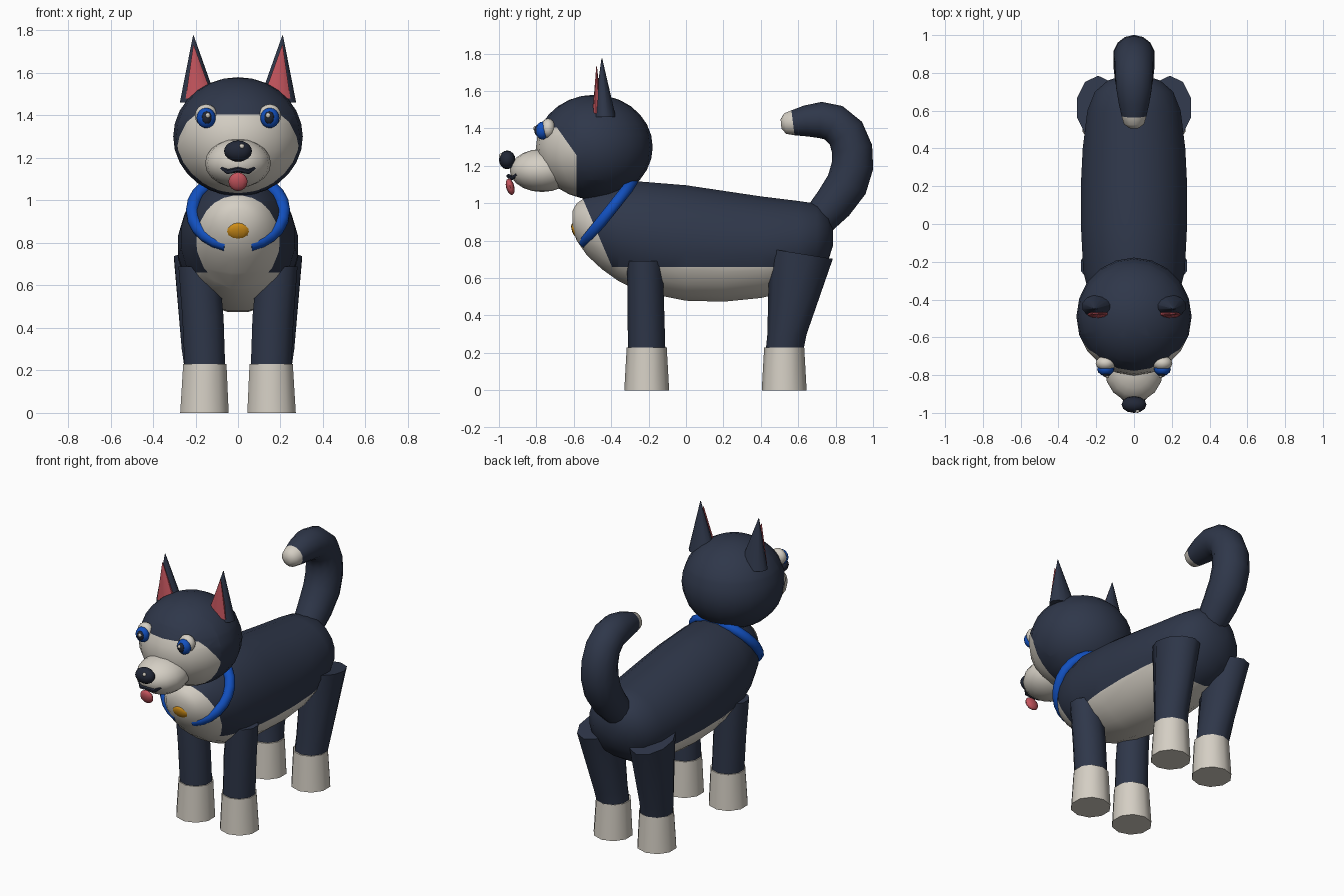
import bpy, bmesh, math
from mathutils import Vector, Matrix

if "Cube" in bpy.data.objects:
    bpy.data.objects.remove(bpy.data.objects["Cube"])

def material(name, rgb):
    m = bpy.data.materials.new(name)
    m.diffuse_color = (*rgb, 1)
    m.use_nodes = True
    m.node_tree.nodes["Principled BSDF"].inputs["Base Color"].default_value = m.diffuse_color
    return m

NAVY = material("navy fur", (0.028, 0.038, 0.068))
CREAM = material("cream fur", (0.66, 0.62, 0.55))
PINK = material("pink", (0.55, 0.09, 0.11))
BLUE = material("blue", (0.006, 0.08, 0.52))
GOLD = material("gold", (0.62, 0.27, 0.01))
DARK = material("dark nose", (0.016, 0.021, 0.038))

def finish(name, bm, mats, angle=50, rule=None):
    """Turn a bmesh into a smooth object; rule(centre) picks the second colour."""
    bmesh.ops.recalc_face_normals(bm, faces=bm.faces)
    if rule:
        for f in bm.faces:
            f.material_index = int(rule(f.calc_center_median()))
    me = bpy.data.meshes.new(name)
    bm.to_mesh(me)
    bm.free()
    for m in mats:
        me.materials.append(m)
    ob = bpy.data.objects.new(name, me)
    bpy.context.collection.objects.link(ob)
    bpy.ops.object.select_all(action='DESELECT')
    ob.select_set(True)
    bpy.context.view_layer.objects.active = ob
    bpy.ops.object.shade_smooth_by_angle(angle=math.radians(angle))
    return ob

def cut(bm, co, no):
    bmesh.ops.bisect_plane(bm, geom=bm.verts[:] + bm.edges[:] + bm.faces[:],
                           plane_co=co, plane_no=no)

def loft(rings, n=16):
    """Skin elliptical rings given as (centre, u axis, v axis)."""
    bm = bmesh.new()
    loops = []
    for c, u, v in rings:
        angs = [2 * math.pi * (i + 0.5) / n for i in range(n)]
        loops.append([bm.verts.new(Vector(c) + Vector(u) * math.cos(a) + Vector(v) * math.sin(a))
                      for a in angs])
    for a, b in zip(loops, loops[1:]):
        for i in range(n):
            j = (i + 1) % n
            bm.faces.new((a[i], a[j], b[j], b[i]))
    bm.faces.new(loops[0])
    bm.faces.new(loops[-1])
    return bm

def tube(pts, radii, side, n):
    pts = [Vector(p) for p in pts]
    rings = []
    for i, (p, r) in enumerate(zip(pts, radii)):
        t = (pts[min(i + 1, len(pts) - 1)] - pts[max(i - 1, 0)]).normalized()
        rings.append((p, Vector(side) * r, t.cross(Vector(side)).normalized() * r))
    return loft(rings, n)

def ball(c, r, seg=16, rows=10, tilt=0):
    bm = bmesh.new()
    m = (Matrix.Translation(c) @ Matrix.Rotation(tilt, 4, 'X') @ Matrix.Diagonal((*r, 1)))
    bmesh.ops.create_uvsphere(bm, u_segments=seg, v_segments=rows, radius=1, matrix=m)
    return bm

def column(rings, n=10):
    """Upright limb from (x, y, z, rx, ry, slope of z along y)."""
    return loft([((x, y, z), (rx, 0, 0), (0, ry, ry * k)) for x, y, z, rx, ry, k in rings], n)

# Body: rings (y, bottom, top, half width), cut for the cream belly and chest
stations = [(-.607, .87, .96, .05), (-.585, .80, 1.0, .11), (-.53, .72, 1.04, .16),
            (-.45, .645, 1.075, .21), (-.36, .58, 1.1, .245), (-.25, .525, 1.12, .272),
            (0, .475, 1.1, .285), (.2, .47, 1.07, .285), (.4, .49, 1.04, .275),
            (.6, .54, 1.015, .25), (.7, .60, 1.0, .21), (.76, .69, .95, .14),
            (.785, .77, .87, .06)]
bm = loft([((0, y, (a + b) / 2), (w, 0, 0), (0, 0, (b - a) / 2)) for y, a, b, w in stations], 20)
chest_co, chest_no = Vector((0, -.475, .845)), Vector((0, -.35, -.15))
cut(bm, (0, 0, .66), (0, 0, 1))
cut(bm, chest_co, chest_no)
finish("body", bm, [NAVY, CREAM], 60,
       lambda c: (c.z < .66 and c.y < .6) or (c - chest_co).dot(chest_no) > 0)

# Head with cream face mask
bm = ball((0, -.49, 1.3), (.305, .312, .28), 20, 14)
mask = [(Vector((0, -.585, 1.2)), Vector((0, -1, 0))),
        (Vector((0, -.7, 1.405)), Vector((0, 0, -1))),
        (Vector((0, -.63, 1.32)), Vector((0, -.12, -.085)))]
for co, no in mask:
    cut(bm, co, no)
finish("head", bm, [NAVY, CREAM], 60, lambda c: all((c - co).dot(no) > 0 for co, no in mask))

# Muzzle, nose, tongue, mouth
finish("muzzle", ball((0, -.77, 1.175), (.155, .172, .115)), [CREAM])
finish("nose", ball((0, -.956, 1.232), (.066, .044, .05), 12, 8), [DARK])
finish("nose_glint", ball((.018, -.99, 1.255), (.012, .01, .012), 8, 6), [CREAM])
finish("tongue", ball((0, -.94, 1.088), (.045, .022, .045), 12, 8, .25), [PINK])
finish("mouth", tube([(-.08, -.905, 1.155), (-.05, -.93, 1.135), (0, -.948, 1.145),
                      (.05, -.93, 1.135), (.08, -.905, 1.155)],
                     [.007, .012, .012, .012, .007], (0, 1, 0), 6), [DARK])

# Collar and tag
bm = tube([(0.215 * math.sin(a), -.415 + .62 * .21 * math.cos(a), .95 + .78 * .21 * math.cos(a))
           for a in [math.radians(i * 15) for i in range(-11, 12)]],
          [.032] * 23, (0, -.78, .62), 8)
finish("collar", bm, [BLUE])
finish("tag", ball((0, -.592, .855), (.055, .018, .042), 12, 8, .35), [GOLD])

# Tail with cream tip
path = [(0, .70, .90), (0, .79, 1.0), (0, .86, 1.10), (0, .89, 1.20), (0, .888, 1.29),
        (0, .855, 1.375), (0, .79, 1.43), (0, .72, 1.445), (0, .64, 1.44),
        (0, .572, 1.43), (0, .53, 1.426), (0, .508, 1.424)]
finish("tail", tube(path, [.09, .105, .112, .112, .109, .105, .101, .097, .083, .067, .055, .025],
                    (1, 0, 0), 14), [NAVY, CREAM], 70,
       lambda c: c.y < .572 and c.z > 1.3)

for s, tag in ((1, "left"), (-1, "right")):
    # Ears
    finish("ear_" + tag, column([(s * .185, -.435, 1.46, .092, .062, 0),
                                 (s * .21, -.45, 1.775, .002, .002, 0)], 12), [NAVY])
    finish("inner_ear_" + tag, column([(s * .182, -.474, 1.48, .068, .026, 0),
                                       (s * .209, -.478, 1.73, .002, .002, 0)], 10), [PINK])
    # Eyes
    finish("eye_white_" + tag, ball((s * .15, -.737, 1.4), (.053, .04, .053), 12, 8), [CREAM])
    finish("iris_" + tag, ball((s * .15, -.768, 1.388), (.045, .036, .048), 12, 8), [BLUE])
    finish("pupil_" + tag, ball((s * .147, -.793, 1.39), (.024, .018, .03), 10, 8), [DARK])
    finish("eye_glint_" + tag, ball((s * .142, -.808, 1.4), (.011, .008, .012), 8, 6), [CREAM])
    # Legs
    finish("front_leg_" + tag, column([(s * .155, -.21, .2, .1, .1, 0),
                                       (s * .165, -.215, .45, .102, .098, 0),
                                       (s * .185, -.22, .69, .1, .095, 0)]), [NAVY])
    finish("back_leg_" + tag, column([(s * .155, .525, .2, .1, .1, 0),
                                      (s * .165, .54, .3, .105, .105, 0),
                                      (s * .19, .615, .73, .117, .17, -.16)]), [NAVY])
    # Paws
    for y, part in ((-.21, "front"), (.525, "back")):
        finish(part + "_paw_" + tag, column([(s * .158, y, 0, .12, .12, 0),
                                             (s * .156, y, .23, .107, .107, 0)]), [CREAM])
